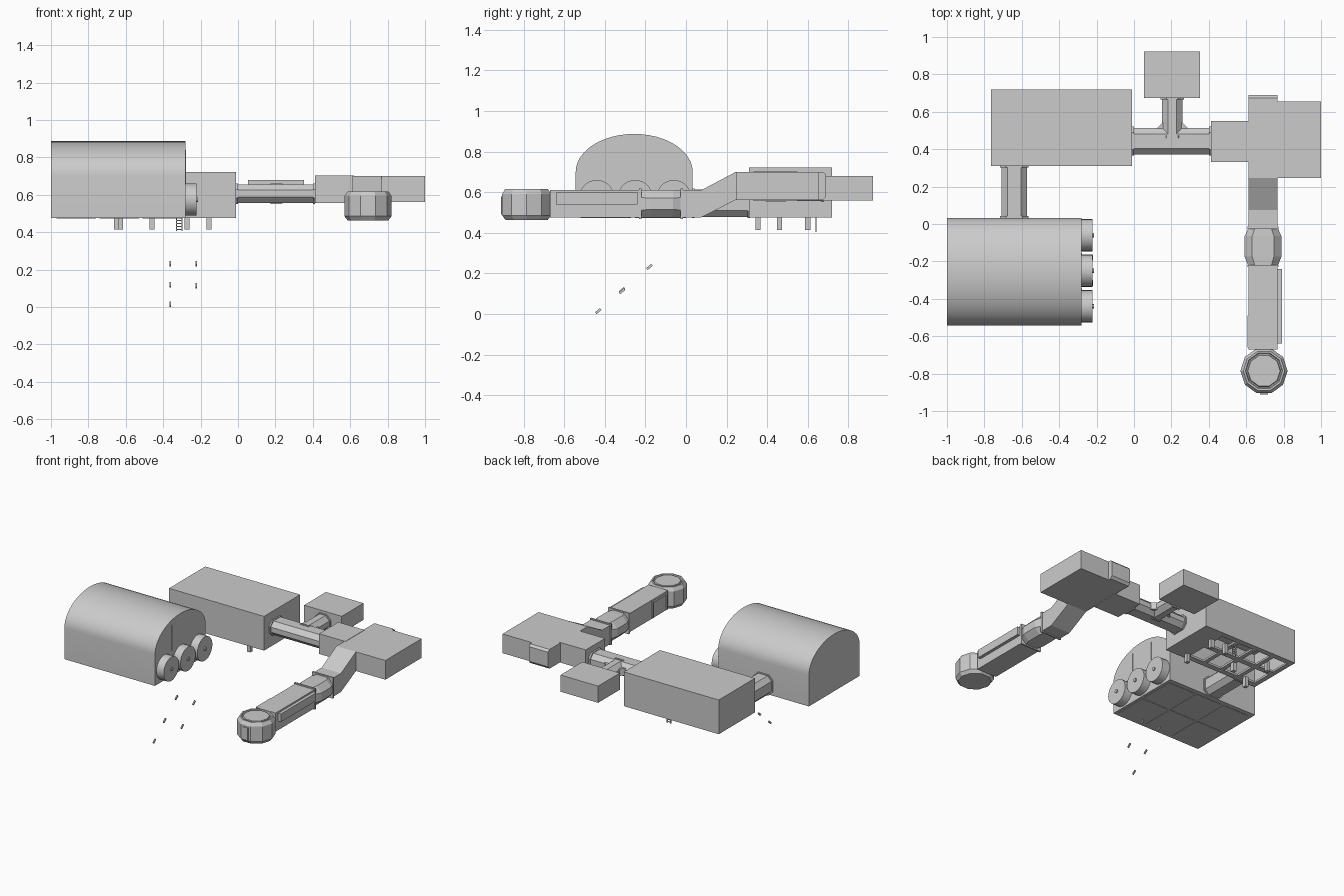
import bpy, bmesh
from math import sin, cos, pi, radians
from mathutils import Matrix

if "Cube" in bpy.data.objects:
    bpy.data.objects.remove(bpy.data.objects["Cube"])


def finish(name, bm, smooth=False):
    bmesh.ops.recalc_face_normals(bm, faces=bm.faces[:])
    me = bpy.data.meshes.new(name)
    bm.to_mesh(me)
    bm.free()
    ob = bpy.data.objects.new(name, me)
    bpy.context.collection.objects.link(ob)
    if smooth:
        bpy.ops.object.select_all(action='DESELECT')
        ob.select_set(True)
        bpy.context.view_layer.objects.active = ob
        bpy.ops.object.shade_smooth_by_angle(angle=radians(30))
    return ob


def loft(name, rings, smooth=False):
    """Skin a list of equal-length point rings and cap both ends."""
    bm = bmesh.new()
    vs = [[bm.verts.new(p) for p in r] for r in rings]
    n = len(vs[0])
    for a, b in zip(vs, vs[1:]):
        for i in range(n):
            bm.faces.new((a[i], a[(i + 1) % n], b[(i + 1) % n], b[i]))
    bm.faces.new(vs[0])
    bm.faces.new(vs[-1])
    return finish(name, bm, smooth)


def box(name, x0, x1, y0, y1, z0, z1):
    return loft(name, [[(x0, y0, z), (x1, y0, z), (x1, y1, z), (x0, y1, z)] for z in (z0, z1)])


def octagon(hw, hh, c):
    return [(hw, -hh + c), (hw, hh - c), (hw - c, hh), (c - hw, hh),
            (-hw, hh - c), (-hw, c - hh), (c - hw, -hh), (hw - c, -hh)]


def tube(name, axis, centre, zc, stations):
    """Octagonal tunnel along x or y; stations are (position, half width, half height, chamfer)."""
    rings = []
    for p, hw, hh, c in stations:
        rings.append([(p, centre + u, zc + v) if axis == 'x' else (centre + u, p, zc + v)
                      for u, v in octagon(hw, hh, c)])
    return loft(name, rings)


def tunnel(name, axis, centre, zc, p0, p1, hw, hh):
    """Straight tunnel with a thin collar at each end."""
    c, f = 0.032, 0.012
    tube(name, axis, centre, zc, [(p0, hw, hh, c), (p1, hw, hh, c)])
    for i, (a, b) in enumerate(((p0, p0 + f), (p1 - f, p1))):
        tube(f"{name}_collar_{i}", axis, centre, zc, [(a, hw + .007, hh + .005, c), (b, hw + .007, hh + .005, c)])


def disc(name, x0, x1, y, z, r, n=28):
    ring = lambda x, k: [(x, y + k * cos(2 * pi * i / n), z + k * sin(2 * pi * i / n)) for i in range(n)]
    return loft(name, [ring(x0, r), ring(x1, r)], True)


# Hangar with elliptical vaulted roof
Y, HW = -0.255, 0.288
arch = [(Y + HW, 0.476)] + [(Y + HW * cos(pi * i / 24), 0.70 + 0.187 * sin(pi * i / 24)) for i in range(25)]
arch.append((Y - HW, 0.476))
loft("hangar", [[(x, y, z) for y, z in arch] for x in (-1.0, -0.28)], True)
for i, y in enumerate((-0.35, -0.16)):
    box(f"hangar_window_bar_{i}", -0.281, -0.277, y - .004, y + .004, 0.66, 0.84)
for i in range(2):
    for j in range(3):
        box(f"hangar_floor_panel_{i}_{j}", -0.97 + .23 * j, -0.76 + .23 * j,
            -0.52 + .27 * i, -0.27 + .27 * i, 0.474, 0.478)

# Three round hatches on the hangar end
for i, y in enumerate((-0.06, -0.25, -0.44)):
    disc(f"round_hatch_{i}", -0.285, -0.222, y, 0.574, 0.086)
    disc(f"hatch_hub_{i}", -0.225, -0.214, y, 0.574, 0.012, 12)

# Floating step plates descending to the ground
for i, (x, y, z) in enumerate(((-.363, -.18, .232), (-.223, -.18, .232), (-.363, -.315, .118),
                               (-.223, -.315, .113), (-.363, -.432, .0145))):
    ob = box(f"step_{i}", -.004, .004, -.016, .016, -.006, .006)
    ob.data.transform(Matrix.Translation((x, y, z)) @ Matrix.Rotation(radians(40), 4, 'X'))

# Large module: hollow, open underneath
X0, X1, Y0, Y1, Z0, Z1, T = -.765, -.01, .31, .72, .476, .722, .012
box("module_roof", X0, X1, Y0, Y1, Z1 - T, Z1)
box("module_front_wall", X0, X1, Y0, Y0 + T, Z0, Z1 - T)
box("module_back_wall", X0, X1, Y1 - T, Y1, Z0, Z1 - T)
box("module_left_wall", X0, X0 + T, Y0 + T, Y1 - T, Z0, Z1 - T)
box("module_right_wall", X1 - T, X1, Y0 + T, Y1 - T, Z0, Z1 - T)

# Floor frame beams
box("frame_right_plate", -.16, X1, Y0, Y1, Z0, Z0 + .012)
for i, y in enumerate((.33, .515, .70)):
    box(f"frame_long_beam_{i}", X0, X1, y - .02, y + .02, Z0, Z0 + .015)
for i in range(5):
    x = -.745 + .145 * i
    box(f"frame_cross_beam_{i}", x - .015, x + .015, Y0, Y1, Z0, Z0 + .014)

# Short legs and a ladder under the large module
for i, (x, y) in enumerate(((-.155, .355), (-.65, .355), (-.628, .60), (-.46, .46), (-.273, .60), (-.155, .60))):
    box(f"leg_{i}", x - .013, x + .013, y - .013, y + .013, .415, Z0 + .012)
for i, x in enumerate((-.328, -.3)):
    box(f"ladder_rail_{i}", x - .003, x + .003, .637, .643, .405, Z0 + .01)
for i in range(4):
    box(f"ladder_rung_{i}", -.328, -.3, .637, .643, .412 + .016 * i, .417 + .016 * i)

# Tunnels: module to hangar, and the T junction
tunnel("hangar_tunnel", 'y', -.64, .545, .03, .315, .069, .068)
tunnel("main_tunnel", 'x', .443, .606, -.012, .412, .071, .05)
tunnel("branch_tunnel", 'y', .205, .606, .46, .678, .055, .05)
for s in (-1, 1):
    a, b = .205 + s * .05, .205 + s * .085
    loft(f"junction_fillet_{s + 1}", [[(a, .51, z), (b, .51, z), (a, .545, z)] for z in (.582, .632)])

# Small back module
box("small_module", .053, .352, .675, .922, .56, .68)

# Right-hand module cluster
box("cluster_left_block", .412, .62, .332, .55, .557, .702)
box("cluster_right_block", .765, 1.0, .245, .655, .562, .70)
spine = [(.675, .562), (.69, .58), (.69, .685), (.675, .70), (.245, .70), (.075, .61),
         (-.02, .61), (-.02, .476), (.075, .476), (.245, .562)]
loft("cluster_spine_and_ramp", [[(x, y, z) for y, z in spine] for x in (.612, .766)])

# Bulging flexible joint with collars
AX, AZ = .69, .543
tube("flex_joint", 'y', AX, AZ, [(-.02, .078, .066, .035), (-.065, .098, .068, .04),
                                (-.175, .098, .068, .04), (-.225, .078, .066, .035)])
for i, y in enumerate((-.02, -.225)):
    box(f"joint_collar_{i}", AX - .082, AX + .082, y - .006, y + .006, .468, .618)

# Arm with side panel and door frame
box("arm", .613, .768, -.67, -.225, .476, .61)
box("arm_side_panel", .765, .79, -.64, -.24, .54, .598)
box("arm_door_lintel", .606, .615, -.66, -.49, .588, .608)
for i, y in enumerate((-.655, -.495)):
    box(f"arm_door_jamb_{i}", .606, .615, y - .006, y + .006, .48, .59)

# Ten-sided end pod with a ringed roof
rings = [[(.695 + r * cos(pi * i / 5), -.785 + r * sin(pi * i / 5), z) for i in range(10)]
         for r, z in ((.095, .462), (.108, .462), (.126, .485), (.126, .592), (.11, .617),
                      (.1, .617), (.096, .607), (.09, .607), (.086, .616))]
loft("end_pod", rings)
box("pod_door", .674, .716, -.912, -.90, .49, .58)
